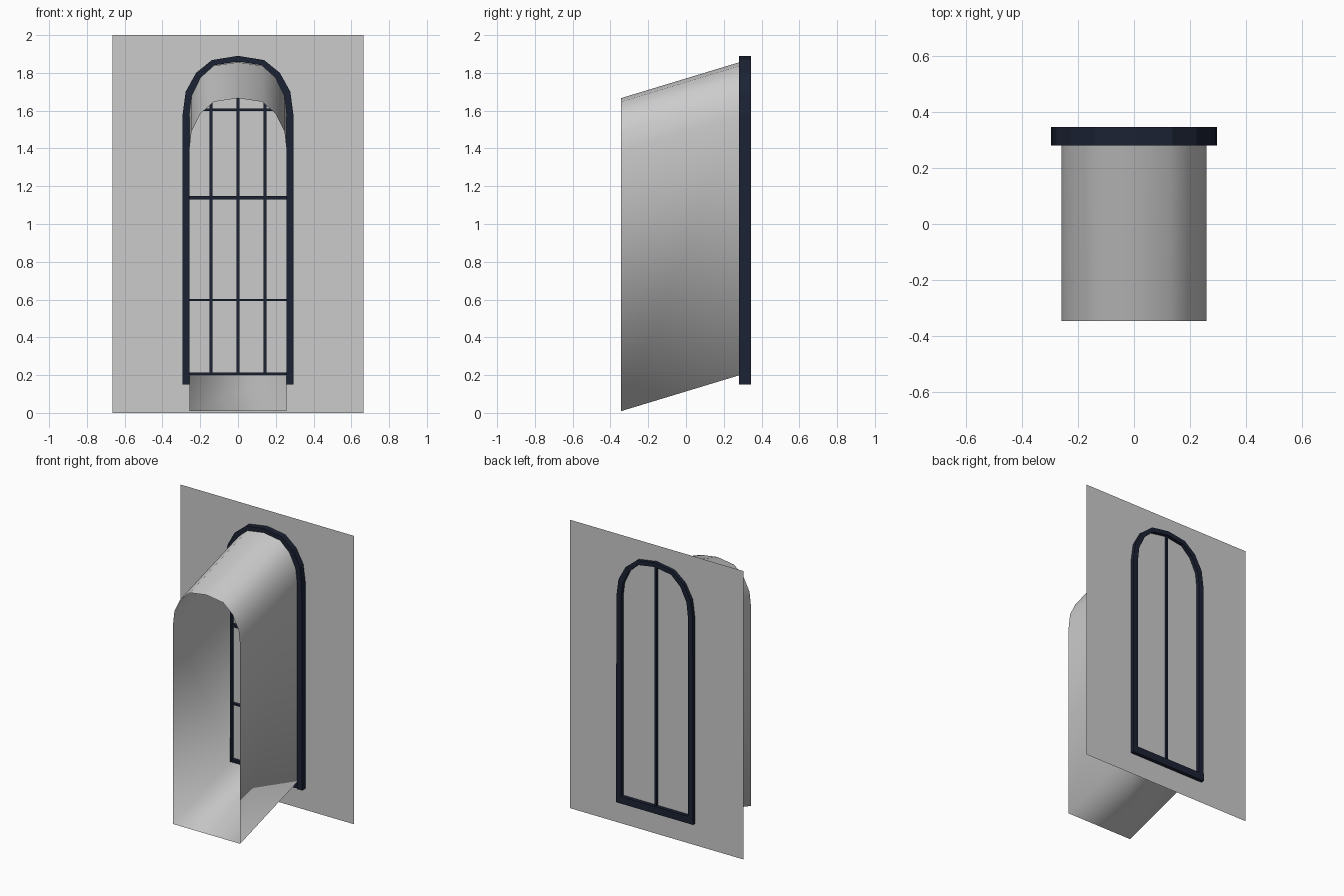
import bpy, bmesh

if "Cube" in bpy.data.objects:
    bpy.data.objects.remove(bpy.data.objects["Cube"])

navy = bpy.data.materials.new("dark_navy")
navy.diffuse_color = (0.011, 0.016, 0.034, 1)
navy.use_nodes = True
navy.node_tree.nodes["Principled BSDF"].inputs["Base Color"].default_value = navy.diffuse_color


def finish(name, bm, mat=None, smooth=False):
    bmesh.ops.recalc_face_normals(bm, faces=bm.faces)
    me = bpy.data.meshes.new(name)
    bm.to_mesh(me)
    bm.free()
    for p in me.polygons:
        p.use_smooth = smooth
    ob = bpy.data.objects.new(name, me)
    bpy.context.collection.objects.link(ob)
    if mat:
        me.materials.append(mat)
    return ob


def box(name, x0, x1, y0, y1, z0, z1):
    bm = bmesh.new()
    bmesh.ops.create_cube(bm, size=1)
    for v in bm.verts:
        v.co = ((x0 + x1) / 2 + v.co.x * (x1 - x0),
                (y0 + y1) / 2 + v.co.y * (y1 - y0),
                (z0 + z1) / 2 + v.co.z * (z1 - z0))
    return finish(name, bm, navy)


def arch(half):
    """Mirror a right-hand half profile (bottom to apex) into a full arch."""
    return half + [(-x, z) for x, z in reversed(half[:-1])]


outer = arch([(0.295, 0.15), (0.293, 1.58), (0.277, 1.70), (0.222, 1.80), (0.138, 1.868), (0, 1.89)])
inner = arch([(0.257, 0.15), (0.257, 1.575), (0.245, 1.68), (0.198, 1.775), (0.127, 1.84), (0, 1.86)])
duct = arch([(0.258, 0.2), (0.258, 1.575), (0.246, 1.68), (0.199, 1.775), (0.128, 1.838), (0, 1.857)])

# wall sheet
WALL_Y = 0.32
bm = bmesh.new()
bm.faces.new([bm.verts.new(c) for c in
              [(-0.665, WALL_Y, 0), (0.665, WALL_Y, 0), (0.665, WALL_Y, 2), (-0.665, WALL_Y, 2)]])
finish("wall", bm)

# sloping light shaft: open arched tube, sheared down towards the front
bm = bmesh.new()
back = [bm.verts.new((x, 0.285, z)) for x, z in duct]
front = [bm.verts.new((x, -0.345, z - 0.191)) for x, z in duct]
n = len(duct)
for i in range(n):
    j = (i + 1) % n
    bm.faces.new([front[i], front[j], back[j], back[i]])
finish("light_shaft", bm, smooth=True)

# arched window frame
bm = bmesh.new()
rings = [[bm.verts.new((x, y, z)) for x, z in prof]
         for prof, y in ((outer, 0.28), (outer, 0.345), (inner, 0.345), (inner, 0.28))]
for k in range(4):
    a, b = rings[k], rings[(k + 1) % 4]
    for i in range(len(outer) - 1):
        bm.faces.new([a[i], a[i + 1], b[i + 1], b[i]])
for i in (0, -1):
    bm.faces.new([r[i] for r in rings])
finish("window_frame", bm, navy)

# sill closing the frame
box("window_sill", -0.257, 0.257, 0.287, 0.345, 0.15, 0.2)

# vertical glazing bars; only the middle one reaches through the wall
box("middle_bar", -0.008, 0.008, 0.295, 0.332, 0.19, 1.865)
for s, side in ((-1, "left"), (1, "right")):
    box(side + "_bar", s * 0.144 - 0.008, s * 0.144 + 0.008, 0.298, 0.319, 0.19, 1.835)

# horizontal glazing bars
for i, (z, h) in enumerate([(0.205, 0.016), (0.597, 0.010), (1.14, 0.018), (1.605, 0.014)]):
    box("cross_bar_%d" % (i + 1), -0.258, 0.258, 0.298, 0.319, z - h / 2, z + h / 2)
